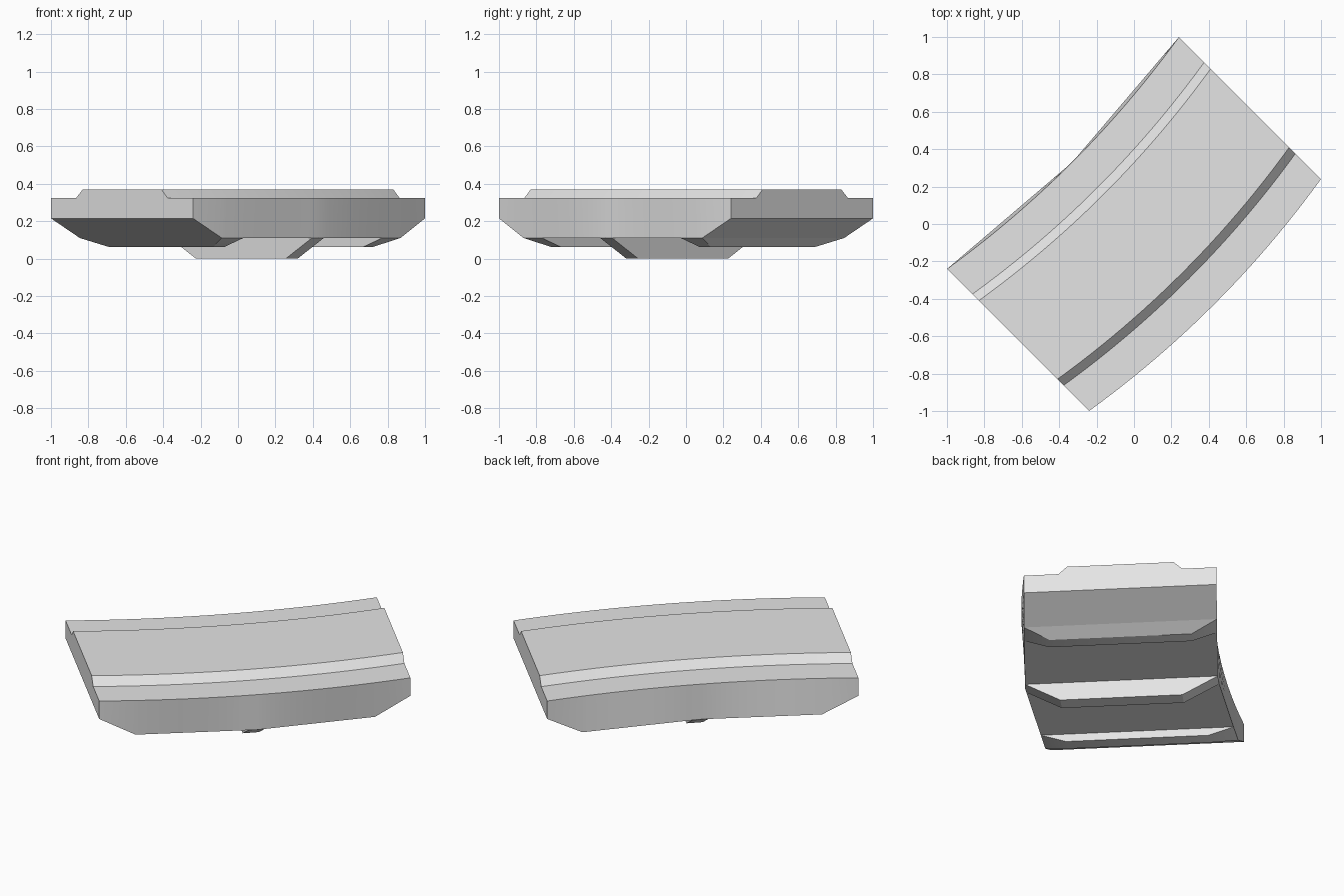
import bpy, bmesh, math

cube = bpy.data.objects.get("Cube")
if cube:
    bpy.data.objects.remove(cube, do_unlink=True)

# Dimensions: u runs along the span, v runs across it
END, HALF, BEND = 0.877, 0.537, 0.07
SOFFIT_U, SOFFIT_Z, END_Z = 0.675, 0.11, 0.215
DECK_TOP = [(-HALF, 0.325), (-0.346, 0.325), (-0.297, 0.37),
            (0.297, 0.37), (0.344, 0.325), (HALF, 0.325)]

concrete = bpy.data.materials.new("concrete_grey")
concrete.use_nodes = True
color = (0.78, 0.78, 0.78, 1)
concrete.diffuse_color = color
concrete.node_tree.nodes["Principled BSDF"].inputs["Base Color"].default_value = color


def place(u, v, z):
    r = math.sqrt(0.5)
    return ((u + v) * r, (u - v) * r, z)


def curve(u):
    return BEND * (1 - (u / END) ** 2)


def kink(u):
    return BEND * (1 - abs(u) / END)


def underside(u):
    t = max(0, (abs(u) - SOFFIT_U) / (END - SOFFIT_U))
    return SOFFIT_Z + t * (END_Z - SOFFIT_Z)


def loft(name, sections):
    """Join matching closed sections and cap both ends."""
    bm = bmesh.new()
    rings = [[bm.verts.new(place(*p)) for p in s] for s in sections]
    for a, b in zip(rings, rings[1:]):
        for i in range(len(a)):
            j = (i + 1) % len(a)
            bm.faces.new((a[i], a[j], b[j], b[i]))
    bm.faces.new(rings[0])
    bm.faces.new(rings[-1])
    bmesh.ops.recalc_face_normals(bm, faces=bm.faces)
    mesh = bpy.data.meshes.new(name)
    bm.to_mesh(mesh)
    bm.free()
    mesh.materials.append(concrete)
    obj = bpy.data.objects.new(name, mesh)
    bpy.context.collection.objects.link(obj)
    bpy.ops.object.select_all(action='DESELECT')
    obj.select_set(True)
    bpy.context.view_layer.objects.active = obj
    bpy.ops.object.shade_smooth_by_angle(angle=math.radians(20))
    return obj


# Curved deck with a raised roadway and angled ends underneath
steps = 24
stations = sorted([END * (2 * i / steps - 1) for i in range(steps + 1)]
                  + [-SOFFIT_U, SOFFIT_U])
deck = []
for u in stations:
    top = [(u, v + curve(u), z) for v, z in DECK_TOP]
    bottom = [(u, side * HALF + kink(u), underside(u)) for side in (1, -1)]
    deck.append(top + bottom)
loft("bridge_deck", deck)


# Cross beams below the deck, narrowing towards their base
def beam(name, top_u, base_u, base_half, base_z):
    sections = []
    for ut, ub in zip(top_u, base_u):
        sections.append([(ut, -HALF + kink(ut), SOFFIT_Z),
                         (ut, HALF + kink(ut), SOFFIT_Z),
                         (ub, base_half + kink(ub), base_z),
                         (ub, -base_half + kink(ub), base_z)])
    loft(name, sections)


beam("centre_pier", (-0.045, 0.045), (-0.045, 0.045), 0.34, 0)
for side, label in ((1, "back"), (-1, "front")):
    beam(label + "_end_beam", (side * SOFFIT_U, side * 0.525),
         (side * 0.605, side * 0.525), 0.396, 0.063)
